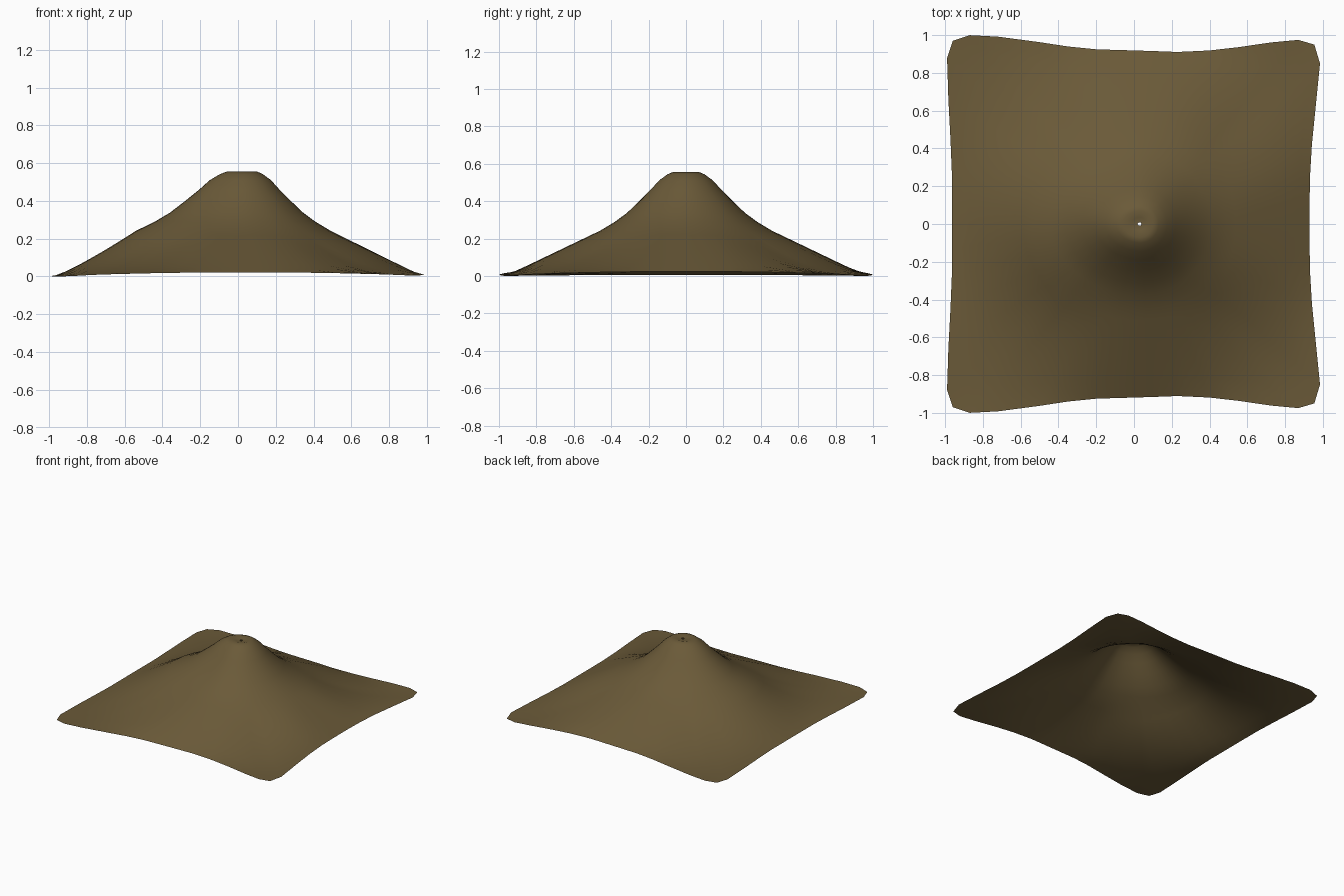
import bpy, bmesh
from mathutils import Vector

cube = bpy.data.objects.get("Cube")
if cube:
    bpy.data.objects.remove(cube, do_unlink=True)

CENTRE = Vector((0.03, 0.0))
SKIRT_ROWS = 9

# Hem outline, right-hand middle round to left-hand middle; mirrored in y
half = [(0.93, 0), (0.93, 0.12), (0.932, 0.25), (0.942, 0.42), (0.963, 0.63),
        (0.985, 0.85), (0.955, 0.95), (0.87, 0.975), (0.73, 0.962),
        (0.55, 0.936), (0.4, 0.919), (0.23, 0.911), (0.1, 0.916), (0, 0.919),
        (-0.2, 0.925), (-0.35, 0.94), (-0.5, 0.963), (-0.72, 0.992), (-0.87, 1),
        (-0.96, 0.97), (-0.99, 0.88), (-0.983, 0.66), (-0.972, 0.45),
        (-0.965, 0.28), (-0.965, 0.13), (-0.965, 0)]
outline = [Vector(p) for p in half + [(x, -y) for x, y in half[-2:0:-1]]]

# Round upper cloth: radius and height, from the pole hole outwards
crown = [(0.009, 0.545), (0.035, 0.546), (0.07, 0.556), (0.1, 0.543),
         (0.145, 0.51), (0.19, 0.46), (0.25, 0.4), (0.315, 0.338),
         (0.38, 0.29), (0.46, 0.242)]
foot_radius, foot_height = crown[-1]


def hem_height(p):
    lift = 0.022 * (1 - min(abs(p.x), abs(p.y)) ** 2)
    if p.x < -0.9:
        return 0.3 * lift
    return lift + 0.003 * max(p.x, 0)


def crown_point(hem, radius):
    # The left side is drawn out into a soft ridge
    d = (hem - CENTRE).normalized()
    return CENTRE + d * radius * (1 + 0.24 * max(0, -d.x) ** 3)


def skirt_point(hem, share):
    # Straight fall on the sides, sagging and flattening towards the corners
    foot = crown_point(hem, foot_radius)
    cornerness = max(0, (hem - CENTRE).length - 0.95) / 0.4
    sag = 1 + 1.45 * min(1, cornerness)
    end = hem_height(hem)
    height = end + (foot_height - end) * (1 - share) ** sag
    return (*foot.lerp(hem, share), height)


# Sheet of cloth, one closed ring after another
bm = bmesh.new()
rings = []
for radius, z in crown:
    rings.append([bm.verts.new((*crown_point(h, radius), z)) for h in outline])
for row in range(1, SKIRT_ROWS + 1):
    rings.append([bm.verts.new(skirt_point(h, row / SKIRT_ROWS)) for h in outline])

count = len(outline)
for inner, outer in zip(rings, rings[1:]):
    for i in range(count):
        j = (i + 1) % count
        bm.faces.new((inner[i], outer[i], outer[j], inner[j])).smooth = True

mesh = bpy.data.meshes.new("tent_canopy")
bm.to_mesh(mesh)
bm.free()
canopy = bpy.data.objects.new("tent_canopy", mesh)
bpy.context.collection.objects.link(canopy)

# Brown canvas
colour = (0.145, 0.102, 0.04, 1)
canvas = bpy.data.materials.new("brown_canvas")
canvas.use_nodes = True
canvas.diffuse_color = colour
shader = canvas.node_tree.nodes["Principled BSDF"]
shader.inputs["Base Color"].default_value = colour
shader.inputs["Roughness"].default_value = 0.9
mesh.materials.append(canvas)
